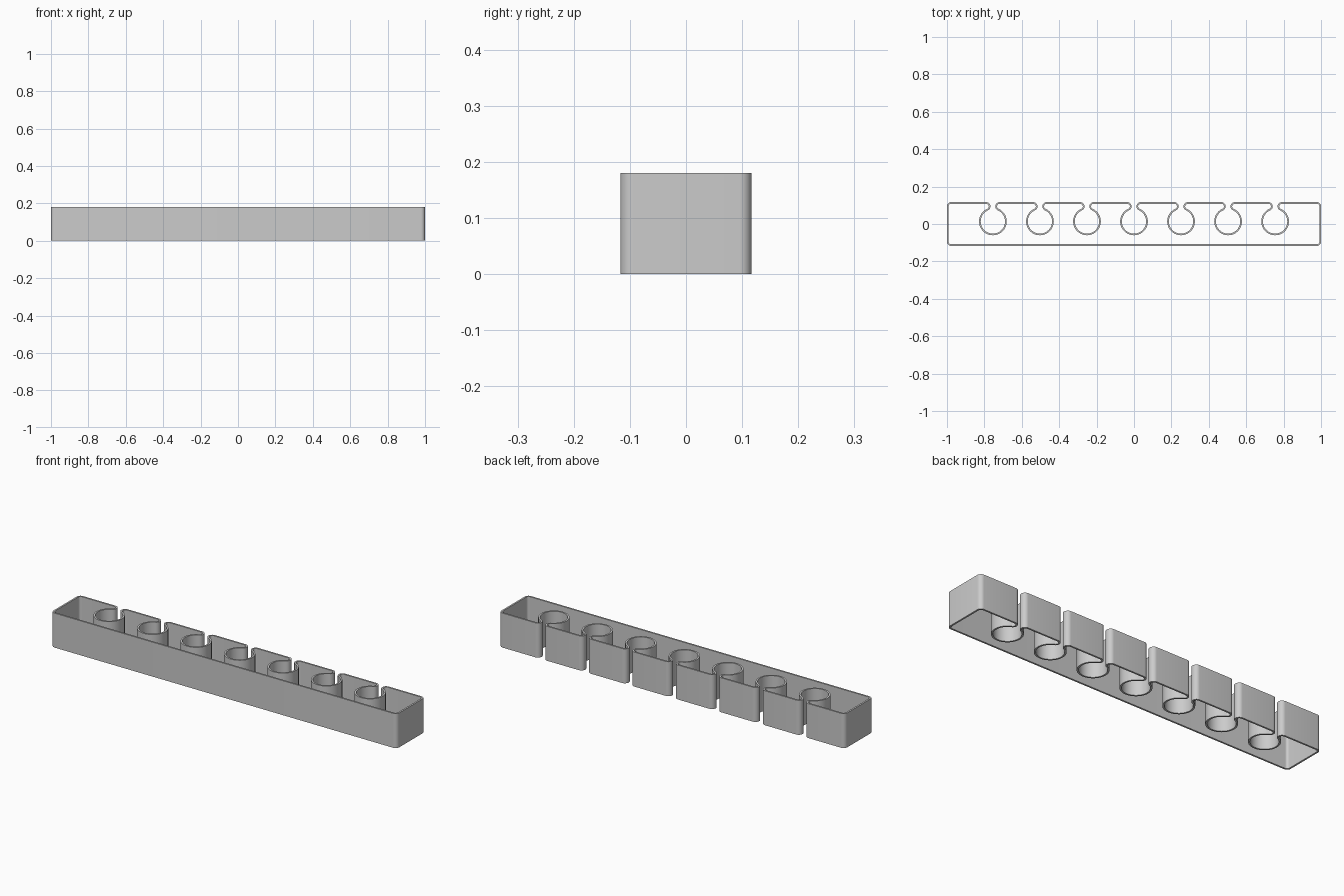
import bpy, bmesh, math

if "Cube" in bpy.data.objects:
    bpy.data.objects.remove(bpy.data.objects["Cube"], do_unlink=True)

HALF_X, HALF_Y, HEIGHT = 1.0, 0.117, 0.18
WALL = 0.009            # wall thickness
CORNER = 0.022          # outer corner radius
CLIPS, PITCH = 7, 0.2515
BORE = 0.065            # clip inner radius
LIP, LIP_X = 0.023, 0.036   # rounded lip radius and offset from clip centre

lip_y = HALF_Y - LIP
drop = math.sqrt((BORE + LIP) ** 2 - LIP_X ** 2)
bore_y = lip_y - drop
phi = math.degrees(math.atan2(drop, LIP_X))

outline = []            # pairs of (outside point, inside point)


def arc(cx, cy, radius, start, end, steps):
    """Clockwise arcs put the wall outside the radius, others inside it."""
    inner = radius + WALL if end < start else radius - WALL
    for i in range(steps + 1):
        a = math.radians(start + (end - start) * i / steps)
        c, s = math.cos(a), math.sin(a)
        outline.append(((cx + radius * c, cy + radius * s),
                        (cx + inner * c, cy + inner * s)))


# Plain front corners and the back right corner
cx, cy = HALF_X - CORNER, HALF_Y - CORNER
arc(-cx, -cy, CORNER, 180, 270, 8)
arc(cx, -cy, CORNER, 270, 360, 8)
arc(cx, cy, CORNER, 0, 90, 8)
# Row of round clips with rounded lips along the back
for k in reversed(range(CLIPS)):
    x = (k - (CLIPS - 1) / 2) * PITCH
    arc(x + LIP_X, lip_y, LIP, 90, 180 + phi, 14)
    arc(x, bore_y, BORE, phi, -180 - phi, 48)
    arc(x - LIP_X, lip_y, LIP, 360 - phi, 450, 14)
arc(-cx, cy, CORNER, 90, 180, 8)

# Drop the repeated points where arcs meet
path = [p for i, p in enumerate(outline) if math.dist(p[0], outline[i - 1][0]) > 1e-5]

# Extrude the wall outline into an open strip
bm = bmesh.new()
rings = [[bm.verts.new((*pt, z)) for pt, z in
          ((o, 0), (o, HEIGHT), (i, HEIGHT), (i, 0))] for o, i in path]
for n, ring in enumerate(rings):
    after = rings[(n + 1) % len(rings)]
    for j in range(4):
        m = (j + 1) % 4
        bm.faces.new((ring[j], after[j], after[m], ring[m]))
bmesh.ops.recalc_face_normals(bm, faces=bm.faces)
mesh = bpy.data.meshes.new("clip_rack_wall")
bm.to_mesh(mesh)
bm.free()

rack = bpy.data.objects.new("clip_rack_wall", mesh)
bpy.context.collection.objects.link(rack)

# Grey plastic
grey = bpy.data.materials.new("grey_plastic")
grey.use_nodes = True
colour = (0.6, 0.6, 0.6, 1)
grey.diffuse_color = colour
grey.node_tree.nodes["Principled BSDF"].inputs["Base Color"].default_value = colour
mesh.materials.append(grey)

bpy.context.view_layer.objects.active = rack
rack.select_set(True)
bpy.ops.object.shade_smooth_by_angle(angle=math.radians(30))
